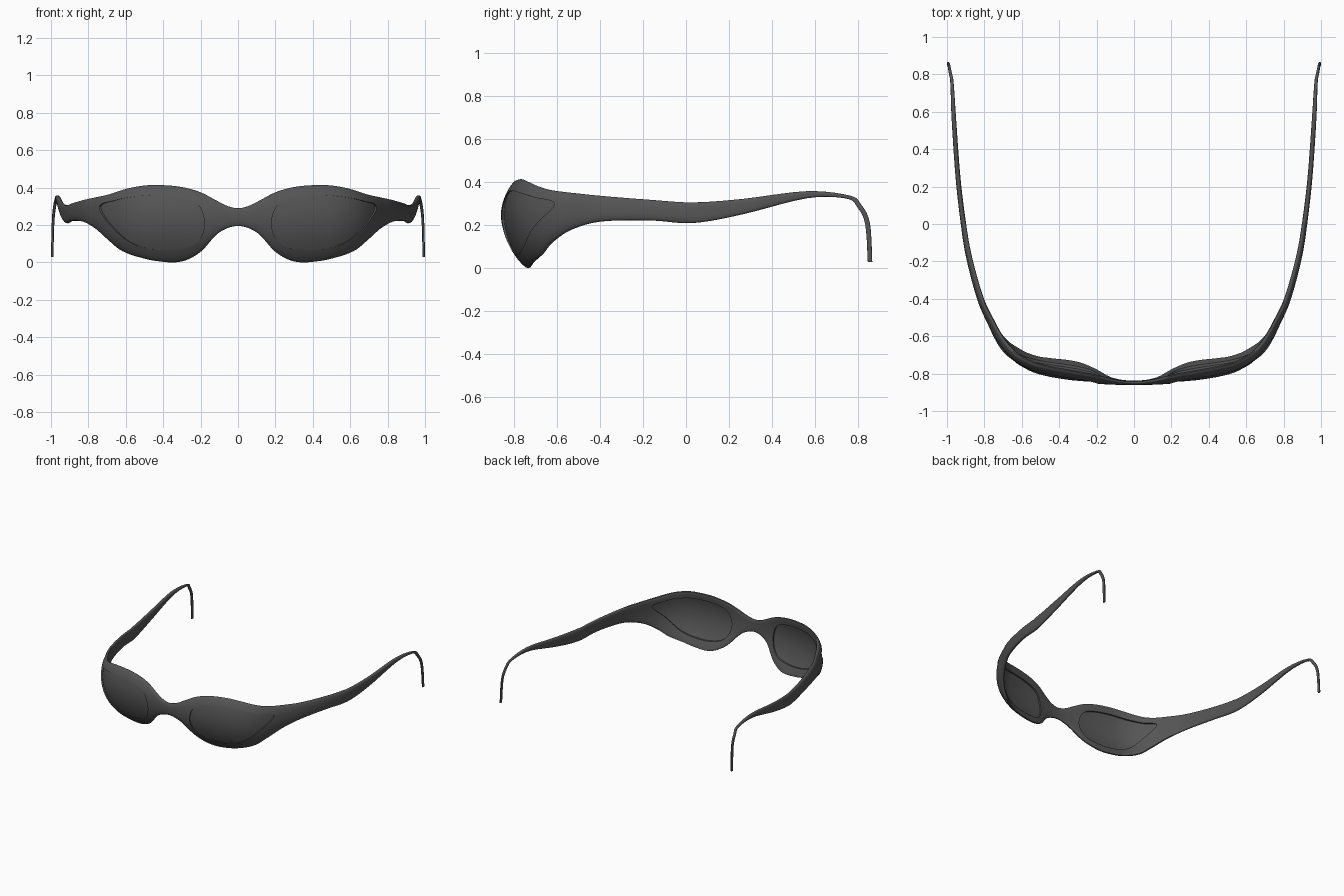
import bpy, bmesh, math
from mathutils import Vector

if "Cube" in bpy.data.objects:
    bpy.data.objects.remove(bpy.data.objects["Cube"])

# Right half of the frame, bridge to ear hook: x, top y, top z, bottom y, bottom z, thickness
HALF = [
    (0.00, -.860, .290, -.860, .195, .022), (0.06, -.860, .303, -.860, .182, .025),
    (0.12, -.859, .333, -.859, .145, .032), (0.20, -.855, .374, -.855, .060, .040),
    (0.28, -.850, .398, -.850, .014, .044), (0.36, -.842, .410, -.842, .000, .045),
    (0.46, -.825, .414, -.825, .008, .045), (0.54, -.803, .409, -.803, .022, .045),
    (0.62, -.762, .395, -.762, .042, .045), (0.68, -.710, .378, -.710, .068, .045),
    (0.73, -.640, .362, -.640, .122, .042), (0.78, -.540, .350, -.540, .180, .036),
    (0.84, -.400, .336, -.400, .217, .032), (0.90, -.170, .318, -.170, .222, .030),
    (0.93, 0.03, .306, 0.03, .210, .028), (0.955, .260, .322, .260, .250, .026),
    (0.975, .560, .358, .560, .325, .024), (0.982, .760, .338, .745, .324, .018),
    (0.990, .815, .295, .797, .282, .016), (0.996, .855, .210, .833, .205, .014),
    (1.000, .866, .030, .845, .030, .013)]
# Lens outline in the front view: x, z
LENS = [(.745, .300), (.68, .328), (.60, .346), (.46, .360), (.32, .350), (.225, .318),
        (.185, .250), (.185, .170), (.235, .095), (.35, .066), (.49, .074), (.60, .112),
        (.69, .205)]


def catmull(pts, n, closed=False):
    out, m = [], len(pts)
    for i in range(m if closed else m - 1):
        if closed:
            ids = [(i + k) % m for k in (-1, 0, 1, 2)]
        else:
            ids = [max(0, min(m - 1, i + k)) for k in (-1, 0, 1, 2)]
        q = [pts[j] for j in ids]
        for s in range(n):
            t = s / n
            out.append(tuple(.5 * (2 * b + (c - a) * t + (2 * a - 5 * b + 4 * c - d) * t * t
                             + (3 * b - a - 3 * c + d) * t ** 3) for a, b, c, d in zip(*q)))
    if not closed:
        out.append(tuple(pts[-1]))
    return out


PATH = catmull([(-p[0],) + p[1:] for p in HALF[:0:-1]] + HALF, 5)


def inward(i):
    # horizontal direction from the outer face towards the head
    x, y = PATH[i][:2]
    if y > .7:
        return Vector((-math.copysign(1, x), 0, 0))
    a, b = PATH[i - 1], PATH[i + 1]
    return Vector((a[1] - b[1], b[0] - a[0], 0)).normalized()


def bow(y, z):
    # vertical curvature of the wraparound front
    return 1.4 * (z - .25) ** 2 if y < 0 else 0


def make(name, verts, faces):
    bm = bmesh.new()
    vs = [bm.verts.new(v) for v in verts]
    for f in faces:
        bm.faces.new([vs[k] for k in f])
    bmesh.ops.recalc_face_normals(bm, faces=bm.faces[:])
    me = bpy.data.meshes.new(name)
    bm.to_mesh(me)
    bm.free()
    ob = bpy.data.objects.new(name, me)
    bpy.context.collection.objects.link(ob)
    return ob


# Frame: rounded section swept from one ear hook to the other
def make_frame():
    seg, e = 32, 2 / 2.7
    verts, faces = [], []
    for i, (x, yt, zt, yb, zb, th) in enumerate(PATH):
        n = inward(i)
        for k in range(seg):
            a = 2 * math.pi * k / seg
            c, s = math.cos(a), math.sin(a)
            v = .5 + .5 * math.copysign(abs(s) ** e, s)
            w = .5 + .5 * math.copysign(abs(c) ** e, c)
            y, z = yb + (yt - yb) * v, zb + (zt - zb) * v
            verts.append(Vector((x, y, z)) + n * (w * th + bow(y, z)))
    for i in range(len(PATH) - 1):
        for k in range(seg):
            a, b = i * seg + k, i * seg + (k + 1) % seg
            faces.append((a, b, b + seg, a + seg))
    last = (len(PATH) - 1) * seg
    faces += [tuple(range(seg)), tuple(range(last, last + seg))]
    return make("frame", verts, faces)


def on_front(x, z, d):
    # place a front-view point on the curved front, d behind its outer face
    i = max(k for k, p in enumerate(PATH) if p[0] <= x)
    a, b = PATH[i], PATH[i + 1]
    t = (x - a[0]) / (b[0] - a[0])
    n = inward(i).lerp(inward(i + 1), t).normalized()
    y = a[1] + (b[1] - a[1]) * t
    return Vector((x, y, z)) + n * (d + bow(y, z))


# Curved lens-shaped slab, used for both the lens and its opening
def lens_slab(name, side, d0, d1, scale):
    outline = catmull(LENS, 5, True)
    n, rings = len(outline), 8
    cx, cz = .45, .215
    verts, faces = [], []
    for d in (d0, d1):
        for r in range(rings):
            f = scale * (1 - r / rings)
            verts += [on_front(cx + (x - cx) * f, cz + (z - cz) * f, d) for x, z in outline]
        verts.append(on_front(cx, cz, d))
    size = n * rings + 1
    for base in (0, size):
        for k in range(n):
            k2 = (k + 1) % n
            for r in range(rings - 1):
                o = base + r * n
                faces.append((o + k, o + k2, o + n + k2, o + n + k))
            o = base + (rings - 1) * n
            faces.append((o + k, o + k2, base + size - 1))
    for k in range(n):
        k2 = (k + 1) % n
        faces.append((k, k2, size + k2, size + k))
    return make(name, [Vector((v.x * side, v.y, v.z)) for v in verts], faces)


grey = bpy.data.materials.new("dark_grey")
grey.diffuse_color = (.09, .09, .09, 1)
grey.use_nodes = True
grey.node_tree.nodes["Principled BSDF"].inputs["Base Color"].default_value = grey.diffuse_color

frame = make_frame()
parts = [frame]
for side, label in ((1, "right"), (-1, "left")):
    # Lens opening
    cutter = lens_slab(label + "_opening", side, -.03, .09, 1)
    cutter.hide_render = True
    mod = frame.modifiers.new("opening", 'BOOLEAN')
    mod.operation, mod.solver, mod.object = 'DIFFERENCE', 'EXACT', cutter
    bpy.context.view_layer.objects.active = frame
    bpy.ops.object.modifier_apply(modifier=mod.name)
    bpy.data.objects.remove(cutter)
    # Lens, slightly recessed
    parts.append(lens_slab(label + "_lens", side, .010, .028, 1.015))

for ob in parts:
    ob.data.materials.clear()
    ob.data.materials.append(grey)
    bpy.ops.object.select_all(action='DESELECT')
    ob.select_set(True)
    bpy.context.view_layer.objects.active = ob
    bpy.ops.object.shade_smooth_by_angle(angle=math.radians(35))
